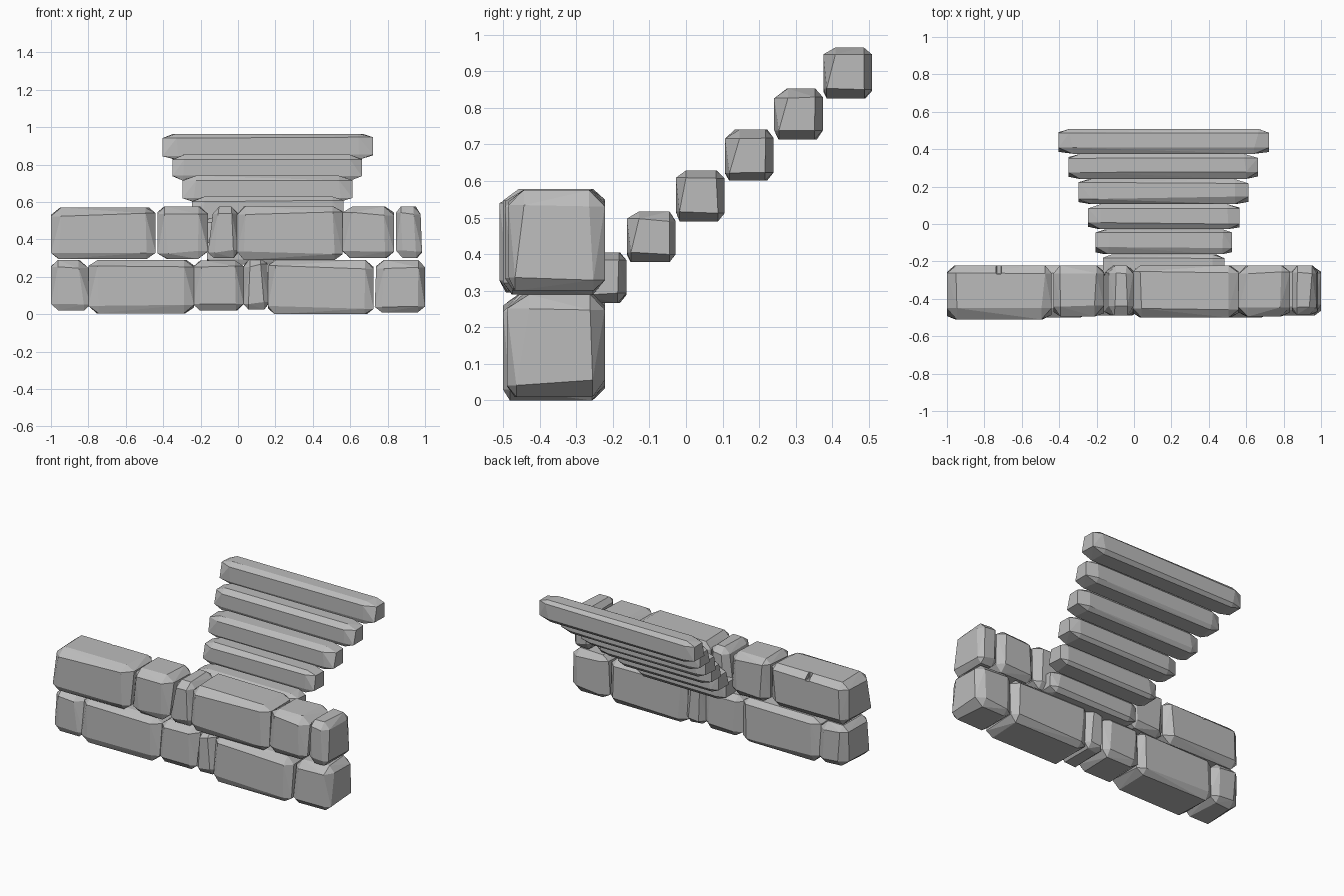
import bpy, bmesh, random
from itertools import product

if "Cube" in bpy.data.objects:
    bpy.data.objects.remove(bpy.data.objects["Cube"])

random.seed(4)

stone_mat = bpy.data.materials.new("stone grey")
stone_mat.diffuse_color = (0.5, 0.5, 0.5, 1)
stone_mat.use_nodes = True
stone_mat.node_tree.nodes["Principled BSDF"].inputs["Base Color"].default_value = stone_mat.diffuse_color


def chipped_block(name, x, y, z, cx, cz, front_top, front_low, back, lean=(0, 0), rough=0.25):
    """Box with uneven chamfers: each corner becomes three points, wrapped in a hull."""
    bm = bmesh.new()
    for i, j, k in product((0, 1), repeat=3):
        def jit(v):
            return v * random.uniform(1 - rough, 1 + rough)
        ax = jit(cx)
        ay = jit(back if j else (front_top if k else front_low))
        az = jit(cz)
        sx, sy, sz = 1 - 2 * i, 1 - 2 * j, 1 - 2 * k      # towards the middle
        px, py, pz = x[i], y[j], z[k]
        for p in ((px, py + sy * ay, pz + sz * az),
                  (px + sx * ax, py, pz + sz * az),
                  (px + sx * ax, py + sy * ay, pz)):
            # narrow the block towards its top
            h = (p[2] - z[0]) / (z[1] - z[0])
            bm.verts.new((p[0] + sx * lean[i] * h, p[1], p[2]))
    bmesh.ops.convex_hull(bm, input=bm.verts[:])
    bmesh.ops.dissolve_limit(bm, angle_limit=0.03, verts=bm.verts[:], edges=bm.edges[:])
    bmesh.ops.recalc_face_normals(bm, faces=bm.faces[:])
    me = bpy.data.meshes.new(name)
    bm.to_mesh(me)
    bm.free()
    me.materials.append(stone_mat)
    ob = bpy.data.objects.new(name, me)
    bpy.context.collection.objects.link(ob)
    return ob


# wall: left, right, bottom, top, front, top narrowing
lower = [(-1.00, -0.785, 0.02, 0.29, -0.49, (0, 0.015)),
         (-0.80, -0.235, 0.005, 0.29, -0.50, (0, 0)),
         (-0.24, 0.03, 0.02, 0.288, -0.49, (0, 0)),
         (0.03, 0.17, 0.025, 0.30, -0.49, (0, 0.015)),
         (0.16, 0.725, 0.0, 0.29, -0.50, (0, 0)),
         (0.73, 1.00, 0.01, 0.29, -0.49, (0.01, 0))]
upper = [(-1.00, -0.44, 0.295, 0.57, -0.51, (0, 0)),
         (-0.43, -0.16, 0.295, 0.575, -0.495, (0, 0)),
         (-0.165, 0.005, 0.30, 0.575, -0.49, (0.035, 0.01)),
         (-0.005, 0.56, 0.29, 0.578, -0.50, (0, 0)),
         (0.56, 0.835, 0.30, 0.575, -0.495, (0, 0)),
         (0.845, 0.985, 0.30, 0.575, -0.485, (0, 0.01))]
for row, stones in (("lower", lower), ("upper", upper)):
    for n, (x0, x1, z0, z1, yf, lean) in enumerate(stones, 1):
        cx = min(0.045, (x1 - x0) * 0.22)
        chipped_block(f"{row}_wall_stone_{n}", (x0, x1), (yf, -0.222), (z0, z1),
                      cx, 0.038, 0.05, 0.022, 0.035, lean)

# small chip in the back top edge of the first upper stone
cutter = chipped_block("chip_cutter", (-0.737, -0.708), (-0.268, -0.20), (0.53, 0.62),
                       0.004, 0.004, 0.004, 0.004, 0.004)
cutter.hide_render = True
cutter.hide_viewport = True
cutter.display_type = 'WIRE'
mod = bpy.data.objects["upper_wall_stone_1"].modifiers.new("chip", 'BOOLEAN')
mod.operation = 'DIFFERENCE'
mod.object = cutter

# floating steps, each wider, higher and further back
spans = [(-0.165, 0.485), (-0.205, 0.525), (-0.245, 0.565),
         (-0.298, 0.612), (-0.35, 0.662), (-0.404, 0.722)]
for n, span in enumerate(spans):
    y0 = -0.296 + n * 0.1343
    z0 = 0.266 + n * 0.112
    chipped_block(f"step_{n + 1}", span, (y0, y0 + 0.133), (z0, z0 + 0.139),
                  0.055 + 0.003 * n, 0.023, 0.033, 0.011, 0.02, rough=0.2)
